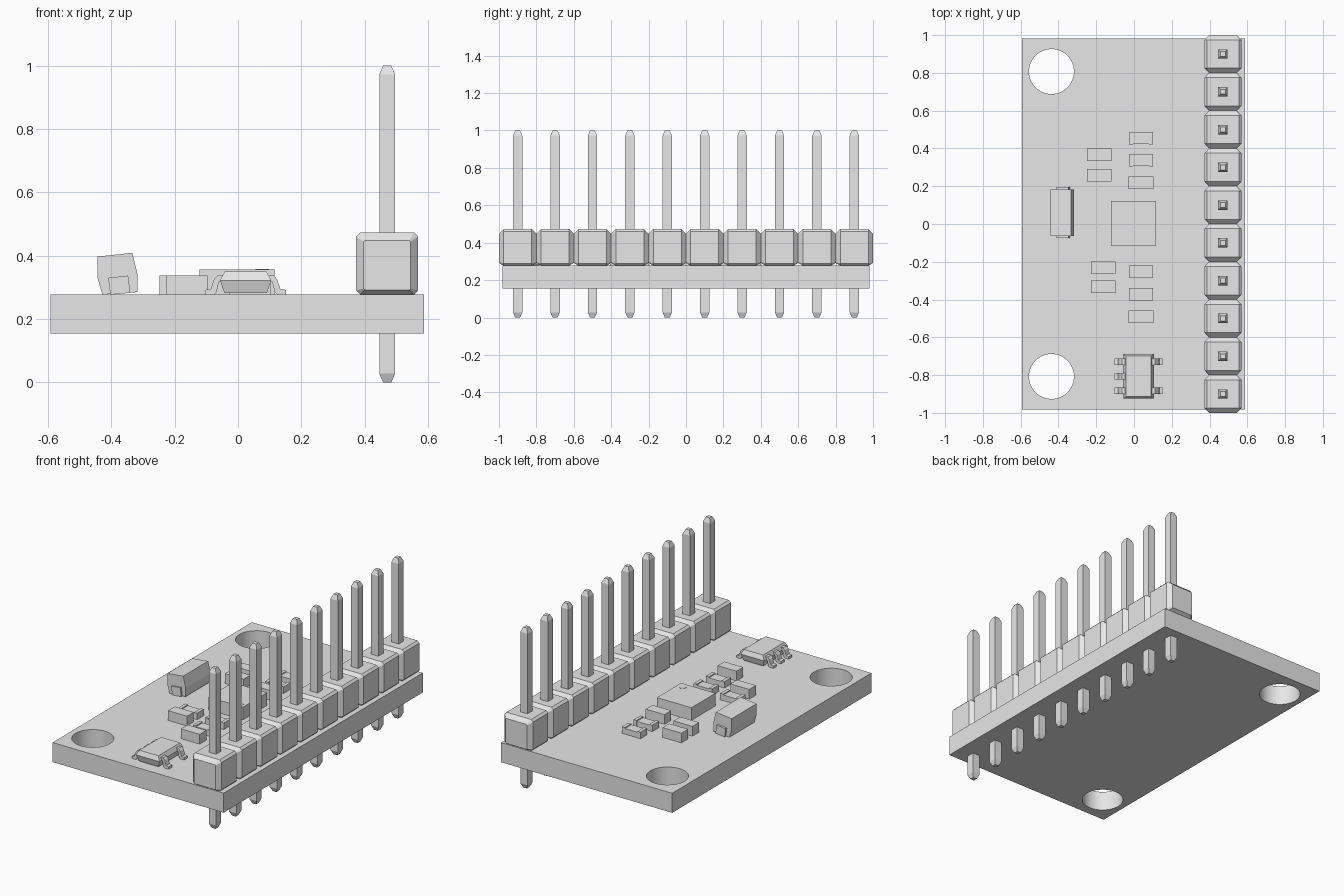
import bpy, bmesh, math

cube = bpy.data.objects.get("Cube")
if cube:
    bpy.data.objects.remove(cube, do_unlink=True)

GREY = (0.8, 0.8, 0.8, 1)
mat = bpy.data.materials.new("plain_grey")
mat.use_nodes = True
mat.diffuse_color = GREY
mat.node_tree.nodes["Principled BSDF"].inputs["Base Color"].default_value = GREY

BOTTOM, TOP = 0.155, 0.277   # board faces
PIN_X = 0.471


def loft(name, rings):
    """Solid through matching rings of points, closed at both ends."""
    bm = bmesh.new()
    loops = [[bm.verts.new(p) for p in ring] for ring in rings]
    n = len(loops[0])
    for a, b in zip(loops, loops[1:]):
        for i in range(n):
            j = (i + 1) % n
            bm.faces.new((a[i], a[j], b[j], b[i]))
    bm.faces.new(loops[0])
    bm.faces.new(loops[-1])
    bmesh.ops.recalc_face_normals(bm, faces=bm.faces)
    mesh = bpy.data.meshes.new(name)
    bm.to_mesh(mesh)
    bm.free()
    mesh.materials.append(mat)
    ob = bpy.data.objects.new(name, mesh)
    bpy.context.collection.objects.link(ob)
    return ob


def rect(x, y, hx, hy, z):
    return [(x - hx, y - hy, z), (x + hx, y - hy, z), (x + hx, y + hy, z), (x - hx, y + hy, z)]


def box(name, x, y, hx, hy, z0, z1):
    return loft(name, [rect(x, y, hx, hy, z0), rect(x, y, hx, hy, z1)])


def prism(name, profile, y0, y1):
    """Front outline pushed along y."""
    return loft(name, [[(x, y, z) for x, z in profile] for y in (y0, y1)])


def disc(name, x, y, r, z0, z1, sides=48):
    angles = [math.tau * i / sides for i in range(sides)]
    return loft(name, [[(x + r * math.cos(a), y + r * math.sin(a), z) for a in angles]
                       for z in (z0, z1)])


def octagon(x, y, z, hx, hz, c):
    """Chamfered rectangle facing y."""
    corners = [(-hx + c, -hz), (hx - c, -hz), (hx, -hz + c), (hx, hz - c),
               (hx - c, hz), (-hx + c, hz), (-hx, hz - c), (-hx, -hz + c)]
    return [(x + u, y, z + w) for u, w in corners]


# Circuit board with two mounting holes
board = box("circuit_board", -0.002, 0, 0.59, 0.982, BOTTOM, TOP)
for y in (0.807, -0.807):
    cutter = disc("hole_cutter", -0.437, y, 0.119, 0, 0.5, 64)
    cutter.hide_render = True
    bpy.context.view_layer.objects.active = board
    mod = board.modifiers.new("hole", "BOOLEAN")
    mod.operation = "DIFFERENCE"
    mod.solver = "EXACT"
    mod.object = cutter
    bpy.ops.object.modifier_apply(modifier=mod.name)
    bpy.data.objects.remove(cutter, do_unlink=True)
bpy.ops.object.select_all(action="DESELECT")
board.select_set(True)
bpy.context.view_layer.objects.active = board
bpy.ops.object.shade_smooth_by_angle(angle=math.radians(30))

# Pin header: chamfered blocks and square pins with tapered tips
for i in range(10):
    y = -0.9 + 0.2 * i
    zc = 0.375
    loft("header_block", [
        octagon(PIN_X, y - 0.1, zc - 0.005, 0.074, 0.078, 0.004),
        octagon(PIN_X, y - 0.075, zc, 0.098, 0.098, 0.013),
        octagon(PIN_X, y + 0.075, zc, 0.098, 0.098, 0.013),
        octagon(PIN_X, y + 0.1, zc - 0.005, 0.074, 0.078, 0.004)])
    loft("header_pin", [rect(PIN_X, y, h, h, z) for z, h in
                        ((0, 0.013), (0.028, 0.025), (0.972, 0.025), (1, 0.013))])

# Main sensor chip with its corner mark
box("main_chip", -0.003, 0.002, 0.119, 0.119, TOP, 0.356)
disc("chip_mark", 0.077, -0.077, 0.021, 0.356, 0.358, 32)

# Small capacitors
for x, y in ((-0.183, 0.367), (-0.183, 0.258), (0.037, 0.219),
             (0.037, -0.49), (-0.162, -0.332)):
    box("capacitor", x, y, 0.065, 0.033, TOP, 0.338)

# Small resistors with raised end caps
for x, y in ((0.037, 0.455), (0.037, 0.338), (0.037, -0.252),
             (0.037, -0.373), (-0.162, -0.231)):
    box("resistor_body", x, y, 0.044, 0.032, TOP, 0.312)
    for side in (-1, 1):
        box("resistor_cap", x + side * 0.054, y, 0.0105, 0.033, TOP, 0.318)

# Regulator: tapered body and bent leads
CX, CY = 0.024, -0.806
loft("regulator_body", [rect(CX, CY, hx, hy, z) for hx, hy, z in
                        ((0.067, 0.107, 0.282), (0.081, 0.119, 0.322), (0.066, 0.107, 0.35))])
LEAD = [(0.127, 0.277), (0.127, 0.292), (0.11, 0.295), (0.1, 0.325), (0.088, 0.338),
        (0.07, 0.338), (0.07, 0.322), (0.084, 0.318), (0.092, 0.285), (0.1, 0.277)]
for side, offset in ((-1, 0.076), (-1, 0), (-1, -0.076), (1, 0.076), (1, -0.076)):
    y = CY + offset
    prism("regulator_lead", [(CX + side * u, z) for u, z in LEAD], y - 0.017, y + 0.017)

# Tilted diode with end tabs
prism("diode_body", [(-0.443, 0.397), (-0.443, 0.328), (-0.428, 0.277), (-0.318, 0.285),
                     (-0.317, 0.34), (-0.334, 0.409)], -0.063, 0.183)
prism("diode_tabs", [(-0.41, 0.33), (-0.403, 0.277), (-0.34, 0.283), (-0.347, 0.337)],
      -0.073, 0.195)
